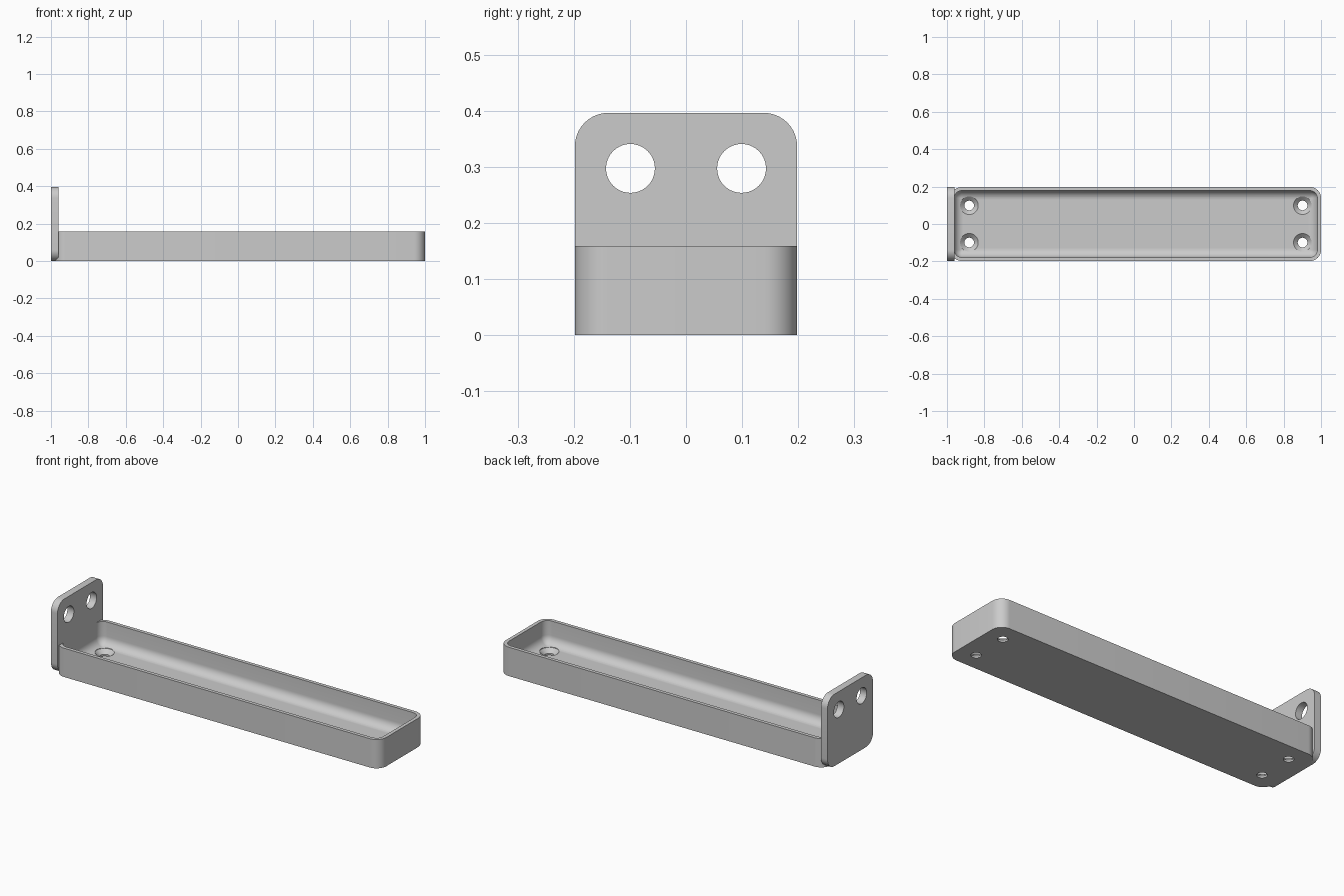
import bpy, bmesh
from math import sin, cos, pi, radians
from mathutils import Matrix

if "Cube" in bpy.data.objects:
    bpy.data.objects.remove(bpy.data.objects["Cube"])

S = 2 / 101            # one millimetre in scene units
LENGTH, WIDTH, TALL = 100, 20, 8
WALL, FLOOR, FILLET = 1, 1.6, 2.4
CENTRE = 51            # middle of the tray along x, in mm from the plate's back

grey = bpy.data.materials.new("plain grey")
grey.use_nodes = True
grey.diffuse_color = (0.6, 0.6, 0.6, 1)
grey.node_tree.nodes["Principled BSDF"].inputs["Base Color"].default_value = grey.diffuse_color


def rounded_rect(w, h, r, steps=10):
    """Outline of a rounded rectangle, counter-clockwise."""
    pts = []
    for q, (sx, sy) in enumerate(((1, 1), (-1, 1), (-1, -1), (1, -1))):
        for i in range(steps + 1):
            a = (q + i / steps) * pi / 2
            pts.append((sx * (w / 2 - r) + r * cos(a), sy * (h / 2 - r) + r * sin(a)))
    return pts


def circle(r, n=40):
    return [(r * cos(2 * pi * i / n), r * sin(2 * pi * i / n)) for i in range(n)]


def loft(name, sections, matrix=Matrix()):
    """Closed solid through (outline, height) sections, in mm."""
    bm = bmesh.new()
    rings = [[bm.verts.new((x, y, z)) for x, y in outline] for outline, z in sections]
    for a, b in zip(rings, rings[1:]):
        for i in range(len(a)):
            j = (i + 1) % len(a)
            bm.faces.new((a[i], a[j], b[j], b[i]))
    bm.faces.new(rings[0][::-1])
    bm.faces.new(rings[-1])
    bmesh.ops.recalc_face_normals(bm, faces=bm.faces)
    shift = Matrix.Translation((-1, 0, 0)) @ Matrix.Scale(S, 4)
    bmesh.ops.transform(bm, matrix=shift @ matrix, verts=bm.verts)
    mesh = bpy.data.meshes.new(name)
    bm.to_mesh(mesh)
    bm.free()
    mesh.materials.append(grey)
    ob = bpy.data.objects.new(name, mesh)
    bpy.context.collection.objects.link(ob)
    return ob


def drill(ob, cutters):
    """Cut the holes, remove the cutters and shade the part."""
    bpy.context.view_layer.objects.active = ob
    for cutter in cutters:
        cutter.hide_render = True
        mod = ob.modifiers.new("hole", "BOOLEAN")
        mod.operation, mod.solver, mod.object = "DIFFERENCE", "EXACT", cutter
        bpy.ops.object.modifier_apply(modifier=mod.name)
        bpy.data.objects.remove(cutter)
    bpy.ops.object.select_all(action="DESELECT")
    ob.select_set(True)
    bpy.ops.object.shade_smooth_by_angle(angle=radians(30))


# Tray: outer wall, rim, inner wall and a fillet down to the floor
inner_w, inner_h = LENGTH - 2 * WALL, WIDTH - 2 * WALL
outer = rounded_rect(LENGTH, WIDTH, 3)
sections = [(outer, 0), (outer, TALL), (rounded_rect(inner_w, inner_h, 2), TALL)]
for k in range(11):
    a = k / 10 * pi / 2
    inset = FILLET * (1 - cos(a))
    outline = rounded_rect(inner_w - 2 * inset, inner_h - 2 * inset, max(2 - inset, 0.1))
    sections.append((outline, FLOOR + FILLET * (1 - sin(a))))
tray = loft("tray", sections, Matrix.Translation((CENTRE, 0, 0)))

# Countersunk screw holes in the tray floor
screw = [(circle(1.3), -1), (circle(1.3), 0.5), (circle(2.45), FLOOR), (circle(2.45), 5)]
drill(tray, [loft("screw_cutter", screw, Matrix.Translation((CENTRE + sx * 45, sy * 5, 0)))
             for sx in (-1, 1) for sy in (-1, 1)])

# Upright mounting plate at the end, with two round holes
upright = Matrix.Translation((0, 0, 10)) @ Matrix(((0, 0, 1, 0), (1, 0, 0, 0), (0, 1, 0, 0), (0, 0, 0, 1)))
square = rounded_rect(20, 20, 3)
plate = loft("mounting_plate", [(square, 0), (square, 2)], upright)
drill(plate, [loft("plate_cutter", [(circle(2.2), -2), (circle(2.2), 4)],
                   Matrix.Translation((0, side * 5, 5)) @ upright) for side in (-1, 1)])
